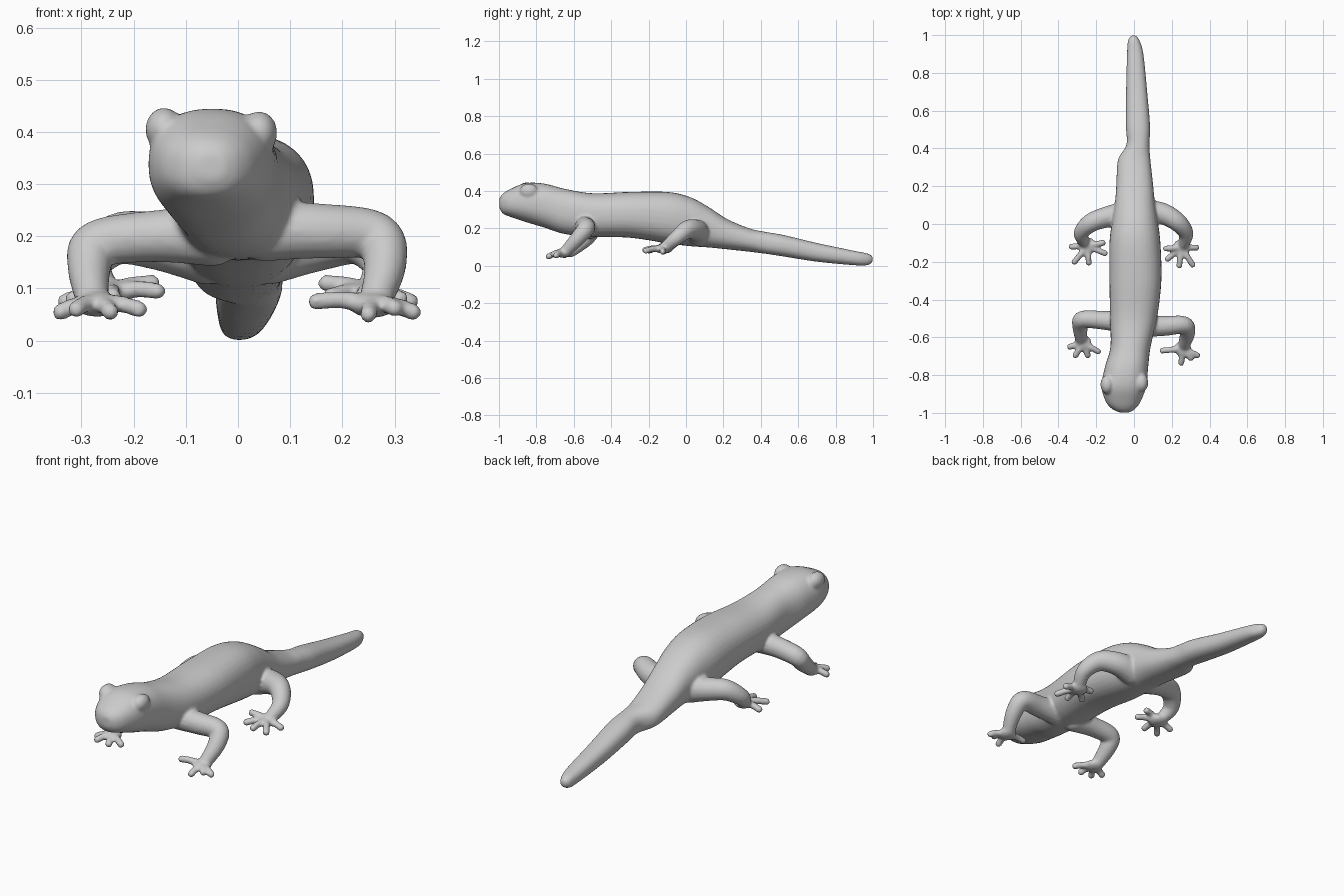
import bpy, bmesh, math
from mathutils import Vector


def spline(rows, steps):
    # Catmull-Rom interpolation of rows of numbers
    rows = [Vector(r) for r in rows]
    out = []
    for i in range(len(rows) - 1):
        a, b, c, d = rows[max(i - 1, 0)], rows[i], rows[i + 1], rows[min(i + 2, len(rows) - 1)]
        for s in range(steps):
            t = s / steps
            out.append(0.5 * (2 * b + (c - a) * t + (2 * a - 5 * b + 4 * c - d) * t * t
                              + (3 * b - a - 3 * c + d) * t ** 3))
    return out + [rows[-1]]


def skin_rings(bm, rings):
    # closed tube through rings of points
    vs = [[bm.verts.new(p) for p in r] for r in rings]
    n = len(vs[0])
    for a, b in zip(vs, vs[1:]):
        for i in range(n):
            bm.faces.new((a[i], a[(i + 1) % n], b[(i + 1) % n], b[i]))
    bm.faces.new(vs[0][::-1])
    bm.faces.new(vs[-1])


def ball(bm, c, r, scale=(1, 1, 1)):
    res = bmesh.ops.create_icosphere(bm, subdivisions=3, radius=r)
    for v in res['verts']:
        v.co = Vector(c) + Vector([a * s for a, s in zip(v.co, scale)])


def tube(bm, rows, steps=6, n=16):
    # round limb along x, y, z, radius rows
    pts = spline(rows, steps)
    pos = [p.to_3d() for p in pts]
    rings, side = [], None
    for i, p in enumerate(pos):
        t = (pos[min(i + 1, len(pos) - 1)] - pos[max(i - 1, 0)]).normalized()
        if side is None:
            side = t.orthogonal()
        side = (side - t * side.dot(t)).normalized()
        up = t.cross(side)
        rings.append([p + pts[i][3] * (side * math.cos(k * math.tau / n) + up * math.sin(k * math.tau / n))
                      for k in range(n)])
    skin_rings(bm, rings)
    ball(bm, pos[0], pts[0][3])
    ball(bm, pos[-1], pts[-1][3])


def leg(bm, path, palm, toes):
    tube(bm, path)
    ball(bm, palm, 0.045, (1, 1, 0.55))
    for tip in toes:
        p, t = Vector(palm), Vector(tip)
        m = p.lerp(t, 0.55) + Vector((0, 0, 0.006))
        tube(bm, [(*p, 0.022), (*m, 0.017), (*t, 0.017)], 4, 10)


bm = bmesh.new()

# trunk, head and tail: y, left, right, bottom, top
body = [
    (-0.998, -0.075, -0.025, 0.31, 0.36), (-0.98, -0.115, 0.005, 0.28, 0.385),
    (-0.94, -0.15, 0.035, 0.262, 0.41), (-0.86, -0.172, 0.065, 0.235, 0.442),
    (-0.76, -0.155, 0.075, 0.205, 0.44), (-0.65, -0.125, 0.088, 0.17, 0.412),
    (-0.50, -0.127, 0.122, 0.155, 0.388), (-0.30, -0.13, 0.145, 0.15, 0.395),
    (-0.10, -0.13, 0.14, 0.12, 0.395), (0.02, -0.115, 0.125, 0.105, 0.368),
    (0.12, -0.10, 0.11, 0.098, 0.315), (0.22, -0.093, 0.10, 0.088, 0.25),
    (0.34, -0.085, 0.087, 0.075, 0.20), (0.42, -0.04, 0.082, 0.065, 0.182),
    (0.52, -0.043, 0.085, 0.05, 0.165), (0.70, -0.042, 0.07, 0.022, 0.122),
    (0.90, -0.037, 0.05, 0.003, 0.08), (0.97, -0.032, 0.03, 0.003, 0.066),
    (0.998, -0.015, 0.012, 0.02, 0.05)]
rings = []
for y, l, r, lo, hi in spline(body, 5):
    ring = []
    for k in range(32):
        c, s = math.cos(k * math.tau / 32), math.sin(k * math.tau / 32)
        e = 0.86
        ring.append(((l + r) / 2 + (r - l) / 2 * math.copysign(abs(c) ** e, c), y,
                     (lo + hi) / 2 + (hi - lo) / 2 * math.copysign(abs(s) ** e, s)))
    rings.append(ring)
skin_rings(bm, rings)

# eye bulges
ball(bm, (-0.142, -0.85, 0.405), 0.042, (0.85, 1.2, 1))
ball(bm, (0.04, -0.84, 0.398), 0.042, (0.85, 1.2, 1))

# front legs
leg(bm, [(0.05, -0.54, 0.21, 0.058), (0.16, -0.54, 0.21, 0.053), (0.265, -0.535, 0.2, 0.047),
         (0.282, -0.58, 0.145, 0.041), (0.265, -0.64, 0.08, 0.032)],
    (0.258, -0.66, 0.068),
    [(0.15, -0.67, 0.075), (0.25, -0.735, 0.05), (0.30, -0.71, 0.062), (0.335, -0.695, 0.055)])
leg(bm, [(-0.05, -0.52, 0.2, 0.058), (-0.16, -0.51, 0.2, 0.05), (-0.27, -0.505, 0.185, 0.046),
         (-0.285, -0.54, 0.14, 0.042), (-0.28, -0.61, 0.08, 0.032)],
    (-0.27, -0.63, 0.07),
    [(-0.34, -0.65, 0.055), (-0.31, -0.695, 0.06), (-0.245, -0.695, 0.055), (-0.19, -0.675, 0.06)])

# hind legs
leg(bm, [(0.06, 0.06, 0.175, 0.068), (0.15, 0.055, 0.19, 0.058), (0.23, 0.01, 0.195, 0.05),
         (0.275, -0.05, 0.15, 0.04), (0.26, -0.11, 0.1, 0.03)],
    (0.25, -0.125, 0.09),
    [(0.17, -0.13, 0.11), (0.178, -0.185, 0.085), (0.24, -0.22, 0.085), (0.31, -0.215, 0.08),
     (0.33, -0.125, 0.075)])
leg(bm, [(-0.06, 0.05, 0.175, 0.068), (-0.15, 0.035, 0.19, 0.056), (-0.23, 0.005, 0.195, 0.05),
         (-0.28, -0.05, 0.15, 0.04), (-0.26, -0.1, 0.1, 0.03)],
    (-0.245, -0.115, 0.09),
    [(-0.165, -0.1, 0.11), (-0.155, -0.155, 0.095), (-0.24, -0.205, 0.085), (-0.315, -0.2, 0.08),
     (-0.33, -0.12, 0.075)])

bmesh.ops.recalc_face_normals(bm, faces=bm.faces)
mesh = bpy.data.meshes.new("lizard_skin")
bm.to_mesh(mesh)
bm.free()
lizard = bpy.data.objects.new("lizard_skin", mesh)
bpy.context.collection.objects.link(lizard)

# fuse the parts into one soft skin
remesh = lizard.modifiers.new("fuse", 'REMESH')
remesh.mode = 'VOXEL'
remesh.voxel_size = 0.007
remesh.use_smooth_shade = True
soften = lizard.modifiers.new("soften", 'SMOOTH')
soften.factor = 0.5
soften.iterations = 6
